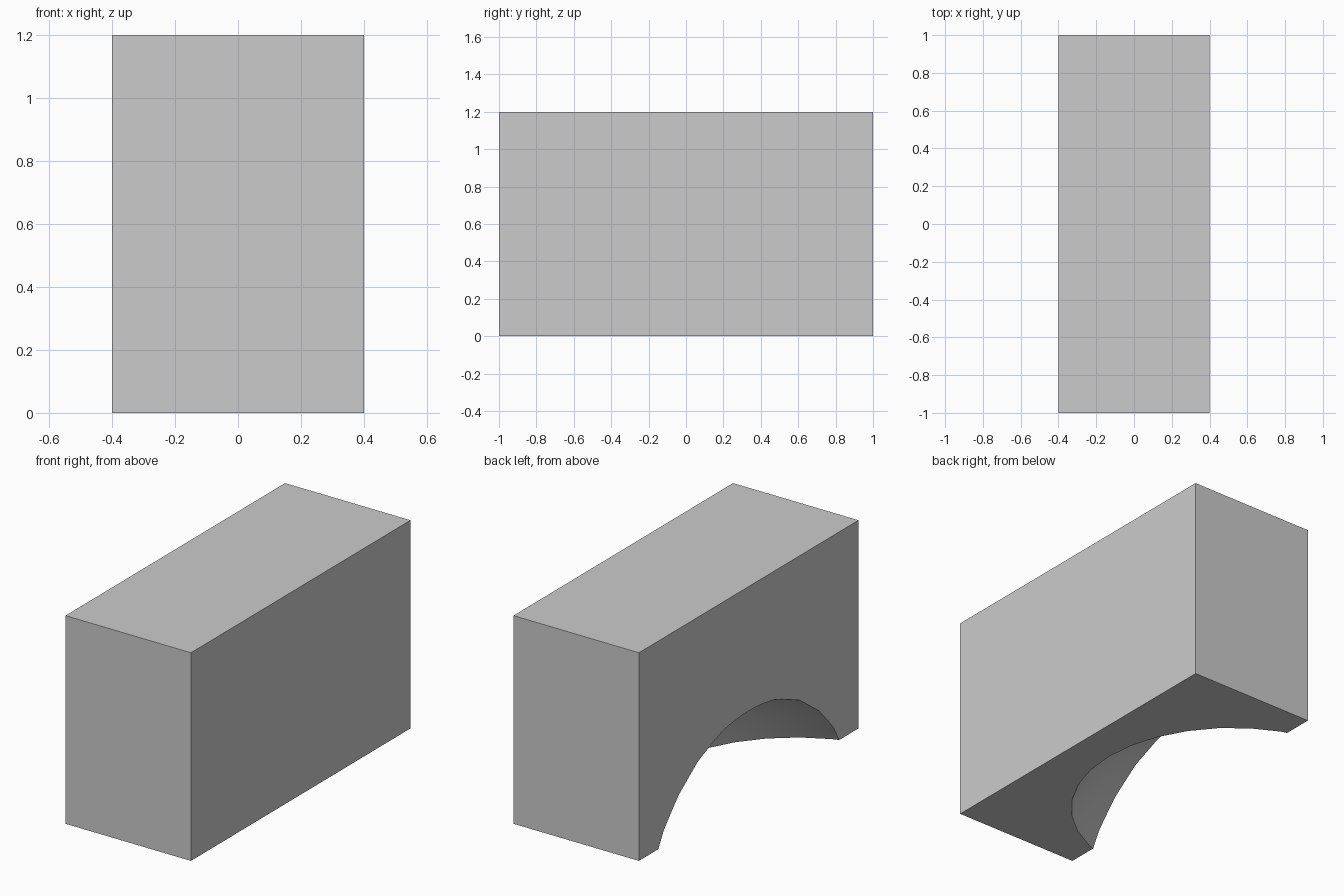
import bpy

if "Cube" in bpy.data.objects:
    bpy.data.objects.remove(bpy.data.objects["Cube"])

# Solid block standing on the ground
bpy.ops.mesh.primitive_cube_add(size=1, location=(0, 0, 0.6))
block = bpy.context.object
block.name = "block"
block.scale = (0.8, 2.0, 1.2)
bpy.ops.object.transform_apply(location=True, rotation=False, scale=True)

# Ball that scoops the lower left edge
bpy.ops.mesh.primitive_uv_sphere_add(segments=32, ring_count=16, radius=1.0,
                                     location=(-0.7, 0, -0.466))
cutter = bpy.context.object
cutter.name = "scoop_cutter"
cutter.hide_render = True

# Carve the scoop, then drop the cutter
scoop = block.modifiers.new("scoop", 'BOOLEAN')
scoop.operation = 'DIFFERENCE'
scoop.solver = 'EXACT'
scoop.object = cutter
bpy.ops.object.select_all(action='DESELECT')
block.select_set(True)
bpy.context.view_layer.objects.active = block
bpy.ops.object.modifier_apply(modifier=scoop.name)
bpy.data.objects.remove(cutter, do_unlink=True)

# Smooth scoop with crisp block edges
bpy.ops.object.shade_smooth_by_angle(angle=0.52)
